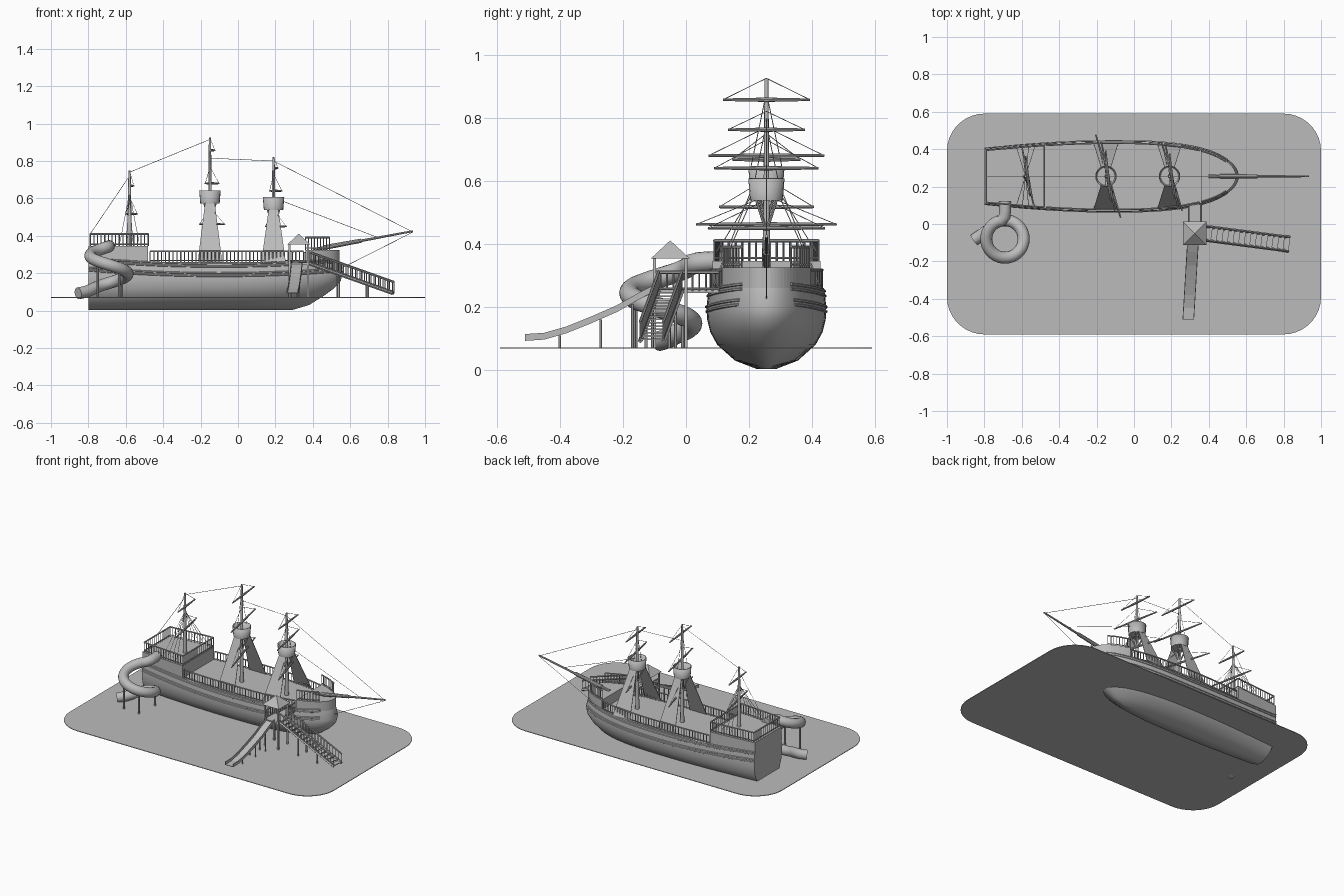
import bpy, bmesh, math
from mathutils import Vector, Matrix

cube = bpy.data.objects.get("Cube")
if cube:
    bpy.data.objects.remove(cube)

grey = bpy.data.materials.new("plain grey")
grey.use_nodes = True
grey.diffuse_color = (0.5, 0.5, 0.5, 1)
grey.node_tree.nodes["Principled BSDF"].inputs["Base Color"].default_value = (0.5, 0.5, 0.5, 1)
CY = 0.255   # ship centre line
GROUND = 0.07
STERN = -0.8


def finish(name, bm, smooth=False, thick=0):
    bmesh.ops.recalc_face_normals(bm, faces=bm.faces)
    me = bpy.data.meshes.new(name)
    bm.to_mesh(me)
    bm.free()
    ob = bpy.data.objects.new(name, me)
    bpy.context.collection.objects.link(ob)
    me.materials.append(grey)
    if thick:
        mod = ob.modifiers.new("thickness", "SOLIDIFY")
        mod.thickness, mod.offset = thick, 0
    if smooth:
        bpy.ops.object.select_all(action="DESELECT")
        ob.select_set(True)
        bpy.context.view_layer.objects.active = ob
        bpy.ops.object.shade_smooth_by_angle(angle=math.radians(35))
    return ob


def rod(bm, a, b, r, r2=None, seg=6):
    a, b = Vector(a), Vector(b)
    d = b - a
    m = Matrix.Translation((a + b) / 2) @ d.to_track_quat("Z", "Y").to_matrix().to_4x4()
    bmesh.ops.create_cone(bm, cap_ends=True, segments=seg, radius1=r,
                          radius2=r if r2 is None else r2, depth=d.length, matrix=m)


def box(bm, c, size, angle=0):
    m = Matrix.Translation(c) @ Matrix.Rotation(angle, 4, "Z") @ Matrix.Diagonal((*size, 1))
    bmesh.ops.create_cube(bm, size=1, matrix=m)


def path(bm, pts, r, seg=6):
    for a, b in zip(pts, pts[1:]):
        rod(bm, a, b, r, seg=seg)


def sweep(bm, pts, r, seg=16):
    """Round tube through a list of points."""
    rings = []
    for i, p in enumerate(pts):
        d = (pts[min(i + 1, len(pts) - 1)] - pts[max(i - 1, 0)]).normalized()
        side = d.cross(Vector((0, 0, 1))).normalized()
        up = side.cross(d)
        rings.append([bm.verts.new(p + r * (side * math.cos(k * math.tau / seg) + up * math.sin(k * math.tau / seg)))
                      for k in range(seg)])
    for a, b in zip(rings, rings[1:]):
        for k in range(seg):
            bm.faces.new((a[k], a[(k + 1) % seg], b[(k + 1) % seg], b[k]))
    bm.faces.new(rings[0])
    bm.faces.new(rings[-1])


# Hull shape: height, half width, bow end of each waterline
LEVELS = [(0.003, 0.03, 0.29), (0.03, 0.10, 0.38), (0.08, 0.156, 0.46), (0.12, 0.178, 0.515),
          (0.16, 0.188, 0.55), (0.20, 0.19, 0.56), (0.26, 0.183, 0.545)]


def plan(t):
    t = min(max(t, 0), 1)
    if t < 0.5:
        return 0.79 + 0.21 * math.sin(math.pi * t)
    return math.sqrt(max(0, 1 - ((t - 0.5) * 2) ** 2.8))


def half(x, z):
    z = min(z, LEVELS[-1][0])
    for (z0, w0, e0), (z1, w1, e1) in zip(LEVELS, LEVELS[1:]):
        if z <= z1:
            f = (z - z0) / (z1 - z0)
            return (w0 + f * (w1 - w0)) * plan((x - STERN) / (e0 + f * (e1 - e0) - STERN))


# Ground plate with round corners
bm = bmesh.new()
loop = []
for cx, cy, a0 in ((0.8, 0.39, 0), (-0.8, 0.39, 90), (-0.8, -0.39, 180), (0.8, -0.39, 270)):
    for k in range(10):
        a = math.radians(a0 + k * 10)
        loop.append(bm.verts.new((cx + 0.2 * math.cos(a), cy + 0.2 * math.sin(a), GROUND)))
bm.faces.new(loop)
finish("ground_plate", bm, thick=0.004)

# Hull lofted from waterlines
bm = bmesh.new()
N = 40
rings = []
for z, w, end in LEVELS:
    ts = [math.sin(i / N * math.pi / 2) for i in range(N + 1)]
    pts = [(STERN + (end - STERN) * t, w * plan(t)) for t in ts]
    ring = pts + [(x, -y) for x, y in reversed(pts[:-1])]
    rings.append([bm.verts.new((x, CY + y, z)) for x, y in ring])
for a, b in zip(rings, rings[1:]):
    for k in range(len(a)):
        n = (k + 1) % len(a)
        bm.faces.new((a[k], a[n], b[n], b[k]))
bm.faces.new(rings[0])
bm.faces.new(rings[-1])
finish("hull", bm, smooth=True)


# Raised decks follow the hull outline
def raised_deck(name, x0, x1, z0, z1, inset=0):
    bm = bmesh.new()
    xs = [x0 + (x1 - x0) * math.sin(i / 16 * math.pi / 2) for i in range(17)]
    pts = [(x, max(half(x, z0) - inset, 0.002)) for x in xs]
    ring = pts + [(x, -y) for x, y in reversed(pts)]
    face = bm.faces.new([bm.verts.new((x, CY + y, z0)) for x, y in ring])
    top = bmesh.ops.extrude_face_region(bm, geom=[face])
    bmesh.ops.translate(bm, vec=(0, 0, z1 - z0),
                        verts=[v for v in top["geom"] if isinstance(v, bmesh.types.BMVert)])
    finish(name, bm)


raised_deck("quarter_deck", STERN, -0.48, 0.26, 0.345)
raised_deck("fore_deck", 0.36, 0.544, 0.26, 0.325)

# Wales along the hull sides
bm = bmesh.new()
for s in (-1, 1):
    for z0 in (0.185, 0.20, 0.235, 0.25):
        pts = []
        for i in range(31):
            x = STERN + 1.3 * i / 30
            z = z0 + 0.03 * ((x + 0.1) / 0.7) ** 2
            pts.append((x, CY + s * half(x, z), z))
        path(bm, pts, 0.005)
finish("hull_wales", bm)


# Deck railings
def railing(bm, pts, h, step=0.022, r=0.003):
    up = Vector((0, 0, h))
    pts = [Vector(p) for p in pts]
    for a, b in zip(pts, pts[1:]):
        rod(bm, a + up, b + up, 0.005)
        rod(bm, a + up * 0.15, b + up * 0.15, r)
        n = max(1, round((b - a).length / step))
        for i in range(n + 1):
            p = a.lerp(b, i / n)
            rod(bm, p, p + up, r, seg=4)


bm = bmesh.new()
for s in (-1, 1):
    for x0, x1, z, h in ((-0.79, -0.48, 0.345, 0.065), (-0.47, 0.35, 0.26, 0.057), (0.36, 0.49, 0.325, 0.065)):
        n = 8
        xs = [x0 + (x1 - x0) * i / n for i in range(n + 1)]
        railing(bm, [(x, CY + s * (half(x, 0.26) - 0.006), z) for x in xs], h)
for x, z in ((-0.79, 0.345), (-0.48, 0.345)):
    w = half(x, 0.26) - 0.006
    railing(bm, [(x, CY - w, z), (x, CY + w, z)], 0.065)
finish("deck_railings", bm)

# Masts: x, foot height, top height, lookout base, yards (height, half length)
MASTS = [(-0.15, 0.26, 0.925, 0.575, ((0.857, 0.138), (0.68, 0.183), (0.462, 0.222))),
         (0.19, 0.26, 0.82, 0.54, ((0.762, 0.122), (0.64, 0.165), (0.45, 0.185))),
         (-0.58, 0.345, 0.75, None, ((0.667, 0.108), (0.517, 0.15)))]
for n, (x, z0, z1, nest, yards) in enumerate(MASTS):
    tag = ("main", "fore", "rear")[n]
    bm = bmesh.new()
    rod(bm, (x, CY, z0), (x, CY, z1), 0.013, 0.006, 12)
    finish(tag + "_mast", bm, smooth=True)
    bm = bmesh.new()
    for i, (z, h) in enumerate(yards):
        dx = h * (0.1 + 0.1 * i)
        mid = Vector((x + 0.012, CY, z))
        for s in (-1, 1):
            end = mid + Vector((-s * dx, s * h, 0))
            rod(bm, mid, end, 0.007, 0.004, 8)
            rod(bm, end, (x, CY, min(z + 0.09, z1)), 0.0012, seg=4)
    finish(tag + "_yards", bm)
    if nest is None:
        continue
    # Lookout barrel with braces
    bm = bmesh.new()
    bmesh.ops.create_cone(bm, cap_ends=True, segments=20, radius1=0.05, radius2=0.055, depth=0.068,
                          matrix=Matrix.Translation((x, CY, nest + 0.034)))
    top = max(bm.faces, key=lambda f: f.calc_center_median().z)
    bmesh.ops.delete(bm, geom=[top], context="FACES_ONLY")
    finish(tag + "_lookout", bm, smooth=True, thick=0.005)
    bm = bmesh.new()
    for k in range(4):
        a = k * math.pi / 2 + math.pi / 4
        rod(bm, (x, CY, nest - 0.1), (x + 0.045 * math.cos(a), CY + 0.045 * math.sin(a), nest), 0.005)
    finish(tag + "_lookout_braces", bm)
    # Sloping climbing nets on both sides
    bm = bmesh.new()
    for s in (-1, 1):
        quad = [(-0.065, 0.172, 0.262), (0.065, 0.172, 0.262), (0.026, 0.046, nest), (-0.026, 0.046, nest)]
        bm.faces.new([bm.verts.new((x + u, CY + s * v, z)) for u, v, z in quad])
    finish(tag + "_climbing_nets", bm, thick=0.003)

# Bowsprit
TIP = (0.935, CY, 0.425)
bm = bmesh.new()
rod(bm, (0.40, CY, 0.325), TIP, 0.009, 0.005, 10)
rod(bm, (0.46, CY, 0.337), (0.66, CY, 0.374), 0.013, 0.011, 10)
finish("bowsprit", bm, smooth=True)

# Rigging ropes
bm = bmesh.new()
ROPES = [(0.935, 0.42, 0.19, 0.8), (0.75, 0.39, 0.2, 0.6), (0.935, 0.42, 0.54, 0.22), (-0.15, 0.915, -0.58, 0.74),
         (-0.15, 0.815, 0.19, 0.8), (-0.58, 0.72, -0.79, 0.41)]
for xa, za, xb, zb in ROPES:
    rod(bm, (xa, CY, za), (xb, CY, zb), 0.0014, seg=4)
for s in (-1, 1):
    for dx in (-0.05, -0.017, 0.017, 0.05):
        rod(bm, (-0.58 + dx, CY + s * 0.16, 0.37), (-0.58, CY, 0.63), 0.0014, seg=4)
    for x, z1 in ((-0.15, 0.88), (0.19, 0.78)):
        rod(bm, (x, CY + s * 0.05, z1 - 0.24), (x, CY, z1), 0.0014, seg=4)
finish("rigging", bm)

# Spiral tube slide
cx, cy, R = -0.69, -0.08, 0.1
pts = [Vector((cx, 0.12, 0.345)), Vector((cx, 0.07, 0.344)), Vector((cx - 0.002, 0.04, 0.342))]
for i in range(1, 43):
    a = math.radians(90 + 10 * i)
    pts.append(Vector((cx + R * math.cos(a), cy + R * math.sin(a), 0.342 - 0.0054 * i)))
pts += [Vector((-0.815, -0.058, 0.1)), Vector((-0.855, -0.085, 0.092))]
bm = bmesh.new()
sweep(bm, pts, 0.032)
finish("spiral_tube_slide", bm, smooth=True)
bm = bmesh.new()
for x, y, z in ((-0.635, -0.165, 0.22), (-0.75, -0.16, 0.25), (-0.62, -0.01, 0.14)):
    rod(bm, (x, y, GROUND), (x, y, z), 0.006, seg=8)
finish("tube_slide_posts", bm)

# Play tower with pyramid roof, platform and bridge
tx, ty, floor = 0.325, -0.05, 0.25
bm = bmesh.new()
bmesh.ops.create_cone(bm, cap_ends=True, segments=4, radius1=0.088, radius2=0, depth=0.058,
                      matrix=Matrix.Translation((tx, ty, 0.382)) @ Matrix.Rotation(math.pi / 4, 4, "Z"))
finish("tower_roof", bm)
bm = bmesh.new()
box(bm, (tx, ty, floor), (0.11, 0.11, 0.012))
box(bm, (tx, 0.055, floor), (0.066, 0.1, 0.01))
for sx in (-1, 1):
    for sy in (-1, 1):
        box(bm, (tx + sx * 0.05, ty + sy * 0.05, 0.212), (0.01, 0.01, 0.285))
    railing(bm, [(tx + sx * 0.033, 0.0, floor), (tx + sx * 0.033, 0.105, floor)], 0.06)
railing(bm, [(tx - 0.05, ty - 0.05, floor), (tx - 0.05, ty + 0.05, floor)], 0.06)
finish("tower_and_bridge", bm)

# Open slide: side-walled channel
bm = bmesh.new()
rows = []
for y, z in ((-0.1, 0.25), (-0.15, 0.225), (-0.22, 0.185), (-0.3, 0.15), (-0.38, 0.118), (-0.45, 0.098), (-0.51, 0.094)):
    x = tx - 0.01 + (y + 0.1) * 0.06
    rows.append([bm.verts.new((x + u, y, z + v)) for u, v in ((-0.029, 0.02), (-0.029, 0), (0.029, 0), (0.029, 0.02))])
for a, b in zip(rows, rows[1:]):
    for k in range(3):
        bm.faces.new((a[k], a[k + 1], b[k + 1], b[k]))
finish("open_slide", bm, thick=0.004)
bm = bmesh.new()
for y, z in ((-0.17, 0.21), (-0.27, 0.16), (-0.4, 0.11)):
    for s in (-1, 1):
        rod(bm, (0.31 + (y + 0.1) * 0.06 + s * 0.022, y, GROUND), (0.31 + (y + 0.1) * 0.06 + s * 0.022, y, z), 0.004)
finish("open_slide_posts", bm)

# Staircase with treads, stringers, handrails and posts
A, B = Vector((0.385, -0.05, floor)), Vector((0.83, -0.108, 0.092))
ang = math.atan2(B.y - A.y, B.x - A.x)
side = Vector((-math.sin(ang), math.cos(ang), 0)) * 0.037
bm = bmesh.new()
for i in range(15):
    box(bm, A.lerp(B, (i + 0.5) / 15), (0.032, 0.07, 0.005), ang)
for s in (-1, 1):
    railing(bm, [A + side * s, B + side * s], 0.062, step=0.026)
    rod(bm, A + side * s, B + side * s, 0.008, seg=4)
    for t in (0.34, 0.69):
        p = A.lerp(B, t) + side * s
        rod(bm, (p.x, p.y, GROUND), p, 0.005)
finish("staircase", bm)
